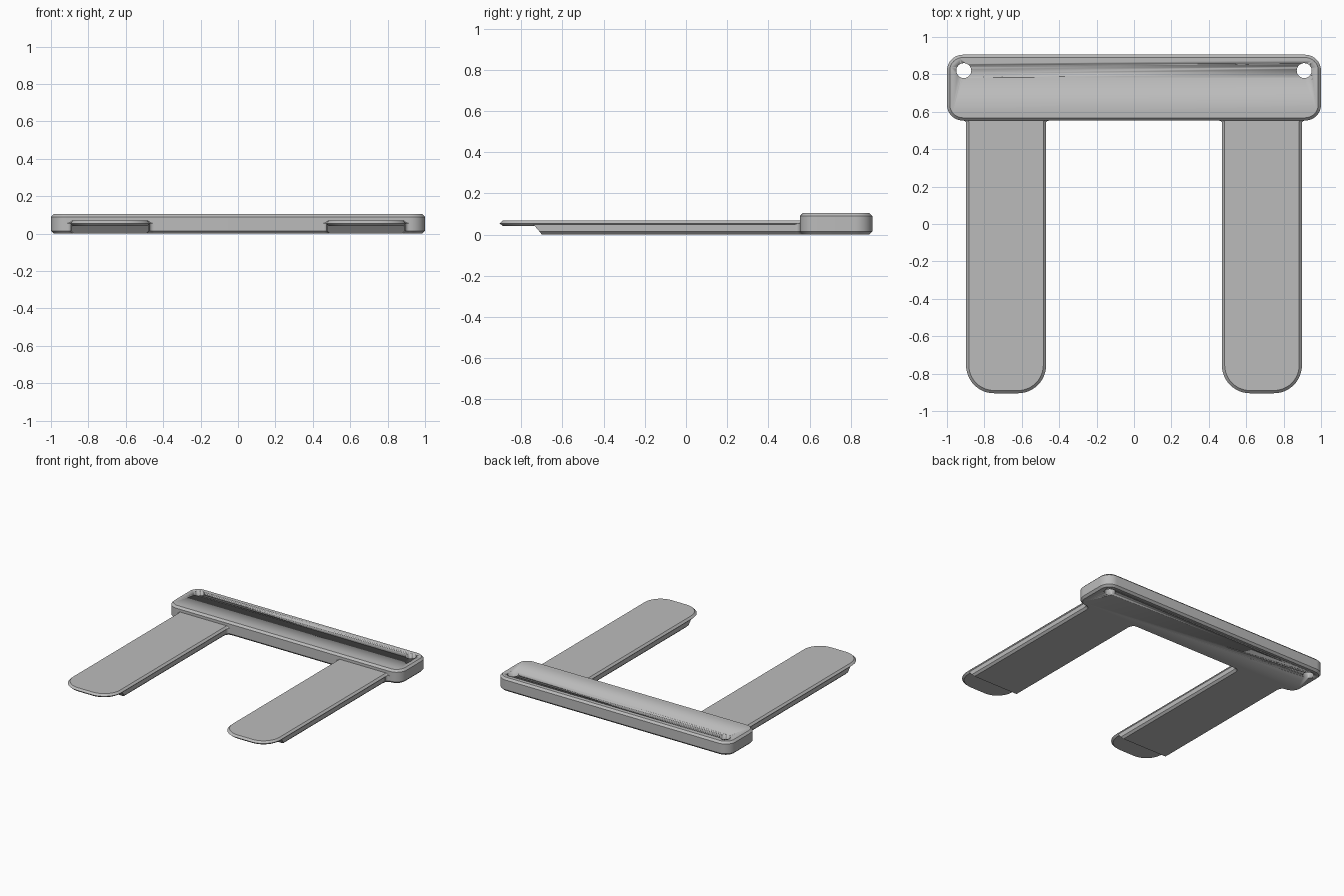
import bpy
import bmesh
from math import sin, cos, pi

cube = bpy.data.objects.get("Cube")
if cube:
    bpy.data.objects.remove(cube, do_unlink=True)

grey = bpy.data.materials.new("plain grey")
grey.use_nodes = True
grey.diffuse_color = (0.5, 0.5, 0.5, 1)
grey.node_tree.nodes["Principled BSDF"].inputs["Base Color"].default_value = (0.5, 0.5, 0.5, 1)


def arc(cx, cy, r, start, end, steps=12):
    """Points along a circular arc, angles in quarter turns."""
    return [(cx + r * cos(a * pi / 2), cy + r * sin(a * pi / 2))
            for a in (start + (end - start) * i / steps for i in range(steps + 1))]


def outline(x0, x1, y0, y1, front_r, back_r):
    """Rounded rectangle; a zero radius gives a square corner."""
    corners = [(x1, y1, -1, -1, back_r), (x0, y1, 1, -1, back_r),
               (x0, y0, 1, 1, front_r), (x1, y0, -1, 1, front_r)]
    pts = []
    for q, (x, y, dx, dy, r) in enumerate(corners):
        pts += arc(x + dx * r, y + dy * r, r, q, q + 1) if r else [(x, y)]
    return pts


def loft(name, layers, mirrored=False):
    """Closed solid through stacked outlines: a list of (z, points)."""
    bm = bmesh.new()
    rings = [[bm.verts.new((x, y, z)) for x, y in pts] for z, pts in layers]
    for low, high in zip(rings, rings[1:]):
        for i in range(len(low)):
            j = (i + 1) % len(low)
            bm.faces.new((low[i], low[j], high[j], high[i]))
    bm.faces.new(rings[0][::-1])
    bm.faces.new(rings[-1])
    bmesh.ops.recalc_face_normals(bm, faces=bm.faces[:])
    mesh = bpy.data.meshes.new(name)
    bm.to_mesh(mesh)
    bm.free()
    mesh.materials.append(grey)
    ob = bpy.data.objects.new(name, mesh)
    bpy.context.collection.objects.link(ob)
    if mirrored:
        ob.modifiers.new("mirror", "MIRROR")
    bpy.ops.object.select_all(action="DESELECT")
    ob.select_set(True)
    bpy.context.view_layer.objects.active = ob
    bpy.ops.object.shade_smooth_by_angle(angle=pi / 9)
    return ob


# Crossbar with chamfered top and bottom rims
C = 0.015
bar = loft("crossbar", [
    (z, outline(-1 + d, 1 - d, 0.553 + d, 0.905 - d, 0.085 - d, 0.085 - d))
    for z, d in [(0, C), (C, 0), (0.105 - C, 0), (0.105, C)]])

# Mounting holes through the crossbar ends
drill = loft("hole_cutter", [(z, arc(0.91, 0.82, 0.04, 0, 4, 32)[:-1]) for z in (-0.1, 0.2)], True)
drill.hide_render = True
drill.hide_set(True)
cut = bar.modifiers.new("holes", "BOOLEAN")
cut.operation = "DIFFERENCE"
cut.solver = "EXACT"
cut.object = drill

# Arm top plates with rounded, overhanging tips
loft("arm_plates", [
    (z, outline(0.47 + d, 0.898 - d, -0.905 + d, 0.6, 0.15 - d, 0))
    for z, d in [(0.042, 0.014), (0.055, 0), (0.069, C)]], True)

# Arm bodies under the plates, with a sloped front end
loft("arm_bodies", [
    (z, outline(0.476 + d, 0.891 - d, front, 0.58, 0, 0))
    for z, d, front in [(0, C, -0.70), (C, 0, -0.712), (0.05, 0, -0.742)]], True)

# Small fillets where each arm meets the crossbar
for name, x, side in [("inner_fillets", 0.474, -1), ("outer_fillets", 0.894, 1)]:
    layers = []
    for z, d in [(0, C), (C, 0), (0.055, 0), (0.069, C)]:
        r = 0.022 + d
        cx, cy = x + side * (r - d), 0.553 + d - r
        curve = arc(cx, cy, r, 1, 2 if side > 0 else 0, 6)
        root_x, root_y = x - side * (d + 0.01), 0.563 + d
        layers.append((z, [(curve[0][0], root_y)] + curve
                       + [(root_x, curve[-1][1]), (root_x, root_y)]))
    loft(name, layers, True)
